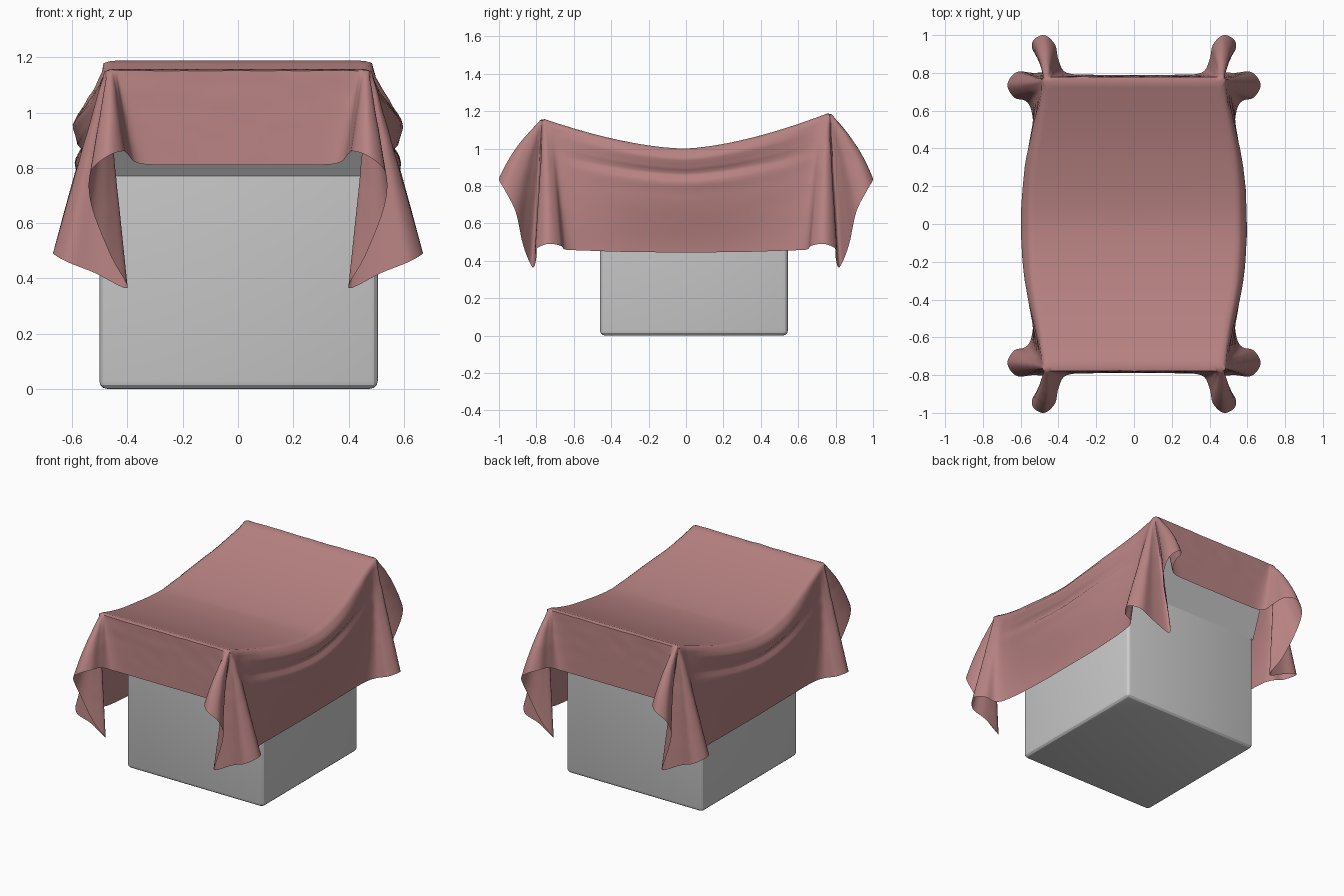
import bpy, bmesh, math
from mathutils import Vector, noise

if "Cube" in bpy.data.objects:
    bpy.data.objects.remove(bpy.data.objects["Cube"])

TOP_Y = 0.77


def saddle(y):
    return 1.0 + 0.178 * (abs(y) / TOP_Y) ** 1.6 + 0.02 * y


def catmull(a, b, c, d, t):
    return 0.5 * (2*b + (c - a)*t + (2*a - 5*b + 4*c - d)*t*t + (3*b - a - 3*c + d)*t**3)


def smooth_quarter(pts, n):
    """Spline through one quarter of the cloth outline, symmetric at both ends."""
    p = [Vector(v) for v in pts]
    p = [Vector((p[1].x, -p[1].y, p[1].z))] + p + [Vector((-p[-2].x, p[-2].y, p[-2].z))]
    out = [catmull(*p[i:i + 4], k / n) for i in range(len(p) - 3) for k in range(n)]
    return out + [p[-2]]


def full_loop(q):
    """Mirror a quarter outline into a closed loop."""
    def m(sx, sy, seq):
        return [Vector((sx * v.x, sy * v.y, v.z)) for v in seq]
    r = q[::-1]
    return m(1, 1, q[:-1]) + m(-1, 1, r[:-1]) + m(-1, -1, q[:-1]) + m(1, -1, r[:-1])


def lerp_table(table, t):
    for (a, va), (b, vb) in zip(table, table[1:]):
        if t <= b:
            k = (t - a) / (b - a)
            k = k * k * (3 - 2 * k)
            return va + (vb - va) * k
    return table[-1][1]


def finish(bm, name, angle, color=None):
    me = bpy.data.meshes.new(name)
    bm.to_mesh(me)
    bm.free()
    ob = bpy.data.objects.new(name, me)
    bpy.context.collection.objects.link(ob)
    if color:
        mat = bpy.data.materials.new(name + "_material")
        mat.diffuse_color = color
        mat.use_nodes = True
        mat.node_tree.nodes["Principled BSDF"].inputs["Base Color"].default_value = mat.diffuse_color
        me.materials.append(mat)
    bpy.ops.object.select_all(action='DESELECT')
    ob.select_set(True)
    bpy.context.view_layer.objects.active = ob
    bpy.ops.object.shade_smooth_by_angle(angle=math.radians(angle))
    return ob


# Block: straight rounded base, open on top, that flares out and sags under the cloth
bm = bmesh.new()
bmesh.ops.create_cube(bm, size=1)
for v in bm.verts:
    v.co = ((v.co.x + 0.5) * 1.008 - 0.502, (v.co.y + 0.5) * 1.005 - 0.46, (v.co.z + 0.5) * 0.77)
bmesh.ops.delete(bm, geom=[f for f in bm.faces if f.normal.z > 0.5], context='FACES_ONLY')
bmesh.ops.bevel(bm, geom=[e for e in bm.edges if not e.is_boundary],
                offset=0.028, segments=3, profile=0.5, affect='EDGES')
finish(bm, "block_base", 20)

bm = bmesh.new()
profile = [(-0.72, 1.10, 0.455), (-0.46, 0.77, 0.5), (0.545, 0.77, 0.5), (0.74, 1.12, 0.455)]
for i in range(7):
    y = 0.6 - i * 0.2
    profile.append((y, saddle(y) - 0.03, 0.455 + 0.04 * (1 - (y / 0.6) ** 2)))
sides = [[bm.verts.new((s * w, y, z)) for y, z, w in profile] for s in (-1, 1)]
n = len(profile)
caps = [bm.faces.new(sides[0]), bm.faces.new(sides[1][::-1])]
for i in range(n):
    j = (i + 1) % n
    if i != 1:  # open where it meets the base
        bm.faces.new((sides[0][i], sides[1][i], sides[1][j], sides[0][j]))
bmesh.ops.recalc_face_normals(bm, faces=bm.faces)
bmesh.ops.triangulate(bm, faces=caps)
finish(bm, "block_head", 20)

# Cloth: fold line around the top, then the hem below it (one quarter, side to end)
edge = [(0.57, 0), (0.555, 0.3), (0.513, 0.55), (0.493, 0.68), (0.487, 0.735), (0.486, 0.75),
        (0.486, 0.76), (0.485, 0.766), (0.482, 0.77), (0.479, 0.772), (0.476, 0.774),
        (0.472, 0.776), (0.466, 0.777), (0.457, 0.778), (0.445, 0.778), (0.41, 0.778),
        (0.2, 0.778), (0, 0.778)]
hem = [(0.525, 0, 0.445), (0.525, 0.3, 0.447), (0.535, 0.55, 0.455), (0.565, 0.645, 0.46),
       (0.635, 0.67, 0.48), (0.67, 0.74, 0.49), (0.62, 0.805, 0.46), (0.52, 0.80, 0.42),
       (0.40, 0.82, 0.365), (0.46, 0.87, 0.48), (0.53, 0.91, 0.66), (0.535, 0.97, 0.78),
       (0.475, 1.0, 0.84), (0.418, 0.95, 0.86), (0.40, 0.87, 0.85), (0.355, 0.80, 0.815),
       (0.2, 0.79, 0.81), (0, 0.79, 0.81)]
SUB = 5
top = full_loop(smooth_quarter([(x, y, 0) for x, y in edge], SUB))
low = full_loop(smooth_quarter(hem, SUB))
# Slumped roll along the sides where the sag pushes slack cloth outward
roll = [(0, 0), (0.07, 0.032), (0.17, 0.022), (0.31, -0.035), (0.43, -0.03), (1, 0)]

rows = []
for s in [i / 24 * 0.97 for i in range(25)]:
    rows.append([Vector((p.x * s, p.y * s, saddle(p.y * s))) for p in top])
for k in range(33):
    t = k / 32
    row = []
    for a, b in zip(top, low):
        start = Vector((a.x, a.y, saddle(a.y) - 0.014))
        v = start.lerp(b, t)
        side = max(0, 1 - (a.y / 0.7) ** 2)
        v.x += math.copysign(side * lerp_table(roll, t), a.x) if abs(a.x) > 0.01 else 0
        # End folds belly outward a little before the hem
        lobe = max(0, min(1, (abs(b.y) - 0.82) / 0.15))
        v.y += math.copysign(0.025 * lobe * math.sin(math.pi * t), b.y)
        # Fine wrinkles fading toward the hem
        v += noise.noise_vector(v * 14) * 0.003 * (1 - t)
        row.append(v)
    rows.append(row)

bm = bmesh.new()
grid = [[bm.verts.new(v) for v in row] for row in rows]
m = len(top)
for r0, r1 in zip(grid, grid[1:]):
    for i in range(m):
        j = (i + 1) % m
        bm.faces.new((r0[i], r1[i], r1[j], r0[j]))
bmesh.ops.remove_doubles(bm, verts=bm.verts, dist=0.0002)
finish(bm, "draped_cloth", 60, (0.48, 0.225, 0.225, 1))
